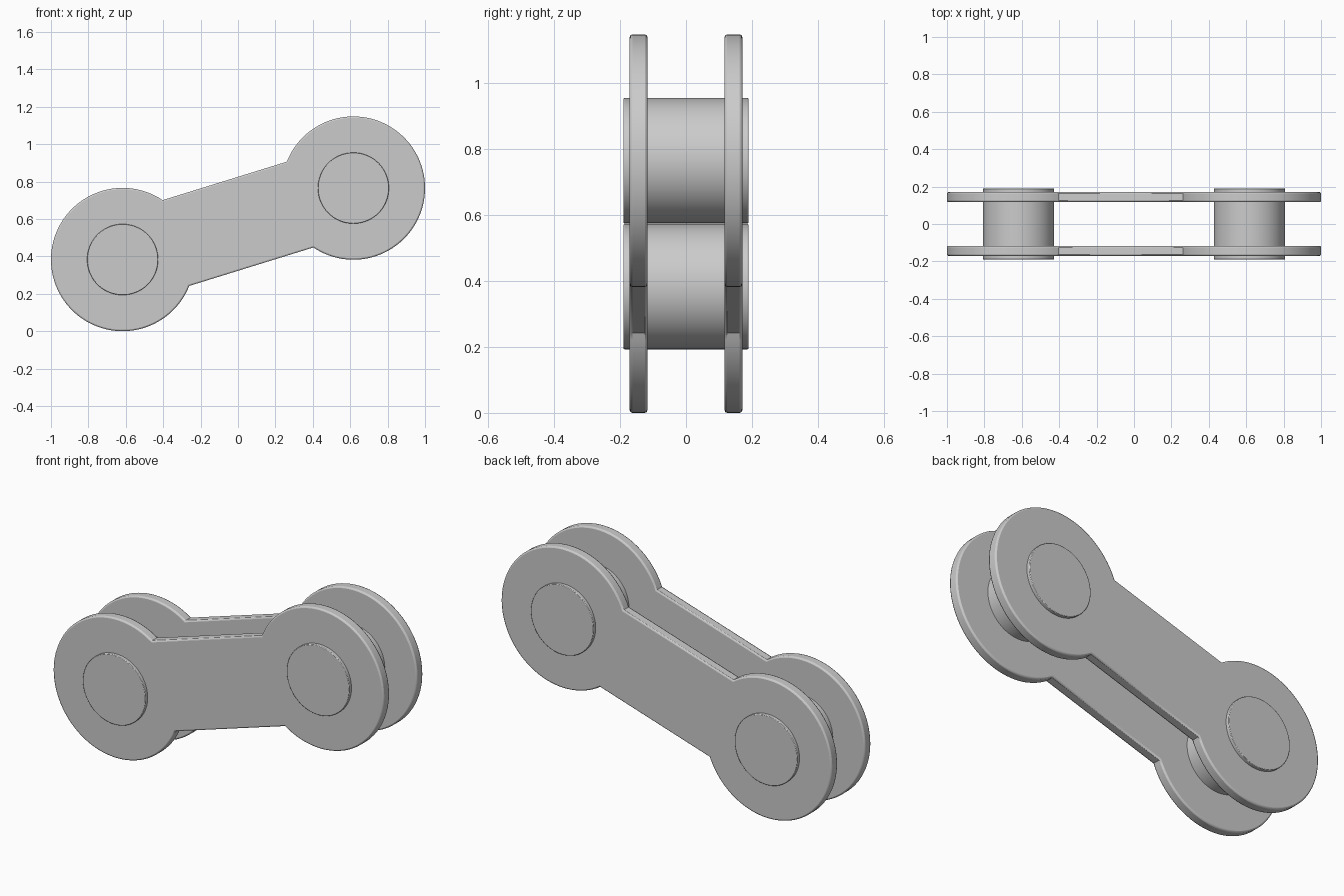
import bpy, bmesh, math
from mathutils import Vector

if "Cube" in bpy.data.objects:
    bpy.data.objects.remove(bpy.data.objects["Cube"])

R, PIN_R, HALF_W = 0.383, 0.19, 0.24
LOW, HIGH = Vector((-0.617, 0.383)), Vector((0.617, 0.765))
TILT = math.atan2(HIGH.y - LOW.y, HIGH.x - LOW.x)


def extrude_profile(name, pts, y0, y1, bevel):
    """Solid from an x/z outline, spanning y0..y1."""
    bm = bmesh.new()
    face = bm.faces.new([bm.verts.new((x, y0, z)) for x, z in pts])
    new = bmesh.ops.extrude_face_region(bm, geom=[face])["geom"]
    for v in new:
        if isinstance(v, bmesh.types.BMVert):
            v.co.y = y1
    bmesh.ops.recalc_face_normals(bm, faces=bm.faces)
    mesh = bpy.data.meshes.new(name)
    bm.to_mesh(mesh)
    bm.free()
    ob = bpy.data.objects.new(name, mesh)
    bpy.context.collection.objects.link(ob)
    mod = ob.modifiers.new("soft_edges", "BEVEL")
    mod.width, mod.segments, mod.limit_method = bevel, 2, "ANGLE"
    mod.angle_limit = math.radians(60)
    bpy.ops.object.select_all(action="DESELECT")
    ob.select_set(True)
    bpy.context.view_layer.objects.active = ob
    bpy.ops.object.shade_smooth_by_angle(angle=math.radians(30))
    return ob


def arc(c, r, a0, a1, n):
    return [(c.x + r * math.cos(a0 + (a1 - a0) * i / n),
             c.y + r * math.sin(a0 + (a1 - a0) * i / n)) for i in range(n + 1)]


# Side plates: two round lobes joined by a straight bar
gap = math.asin(HALF_W / R)
outline = (arc(LOW, R, TILT + gap, TILT + 2 * math.pi - gap, 80)
           + arc(HIGH, R, TILT - math.pi + gap, TILT + math.pi - gap, 80))
for name, s in (("front_plate", -1), ("back_plate", 1)):
    extrude_profile(name, outline, s * 0.117, s * 0.171, 0.008)

# Pins through both plates
for name, c in (("lower_pin", LOW), ("upper_pin", HIGH)):
    extrude_profile(name, arc(c, PIN_R, 0, 2 * math.pi, 72)[:-1], -0.19, 0.19, 0.003)
